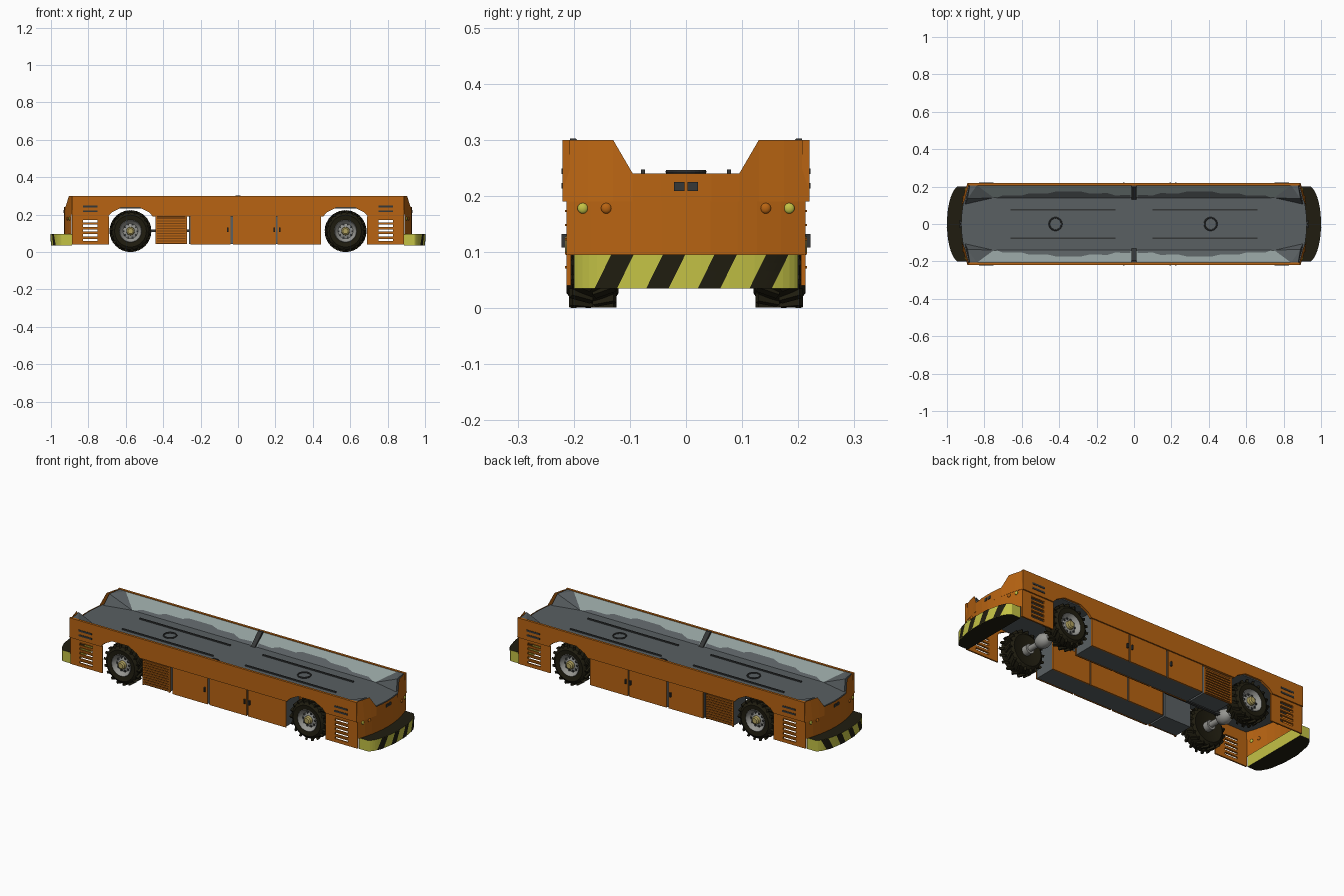
import bpy, bmesh, math
from mathutils import Matrix, Vector

if "Cube" in bpy.data.objects:
    bpy.data.objects.remove(bpy.data.objects["Cube"])


def material(name, r, g, b):
    m = bpy.data.materials.new(name)
    m.use_nodes = True
    m.diffuse_color = (r, g, b, 1)
    m.node_tree.nodes["Principled BSDF"].inputs["Base Color"].default_value = (r, g, b, 1)
    return m


ORANGE = material("body orange", .48, .127, .006)
BROWN = material("grille brown", .2, .055, .004)
YELLOW = material("safety yellow", .55, .54, .06)
BLACK = material("rubber black", .014, .012, .005)
DECK = material("deck grey", .1, .115, .122)
LIGHT = material("light grey", .28, .34, .33)
DARK = material("dark grey", .035, .038, .038)
METAL = material("rim grey", .3, .3, .28)
HUB = material("hub brass", .45, .37, .12)


def finish(name, bm, mats, mirror="", smooth=False):
    """Turn a bmesh into an object, mirrored across the named axes."""
    bmesh.ops.recalc_face_normals(bm, faces=bm.faces)
    me = bpy.data.meshes.new(name)
    bm.to_mesh(me)
    bm.free()
    for m in mats if isinstance(mats, list) else [mats]:
        me.materials.append(m)
    if smooth:
        me.shade_smooth()
        me.set_sharp_from_angle(angle=math.radians(35))
    ob = bpy.data.objects.new(name, me)
    bpy.context.collection.objects.link(ob)
    if mirror:
        mod = ob.modifiers.new("mirror", "MIRROR")
        mod.use_axis = ["x" in mirror, "y" in mirror, False]
        mod.use_mirror_merge = False
    return ob


def boxes(name, mat, spans, mirror=""):
    """Boxes given as (x0, x1, y0, y1, z0, z1)."""
    bm = bmesh.new()
    for x0, x1, y0, y1, z0, z1 in spans:
        mid = Vector((x0 + x1, y0 + y1, z0 + z1)) / 2
        size = Matrix.Diagonal((x1 - x0, y1 - y0, z1 - z0, 1))
        bmesh.ops.create_cube(bm, size=1, matrix=Matrix.Translation(mid) @ size)
    return finish(name, bm, mat, mirror)


def prism(name, mats, pts, axis, a, b, mirror="", rule=None):
    """Extrude a 2D outline along an axis from a to b."""
    place = {"x": lambda p, t: (t, *p), "y": lambda p, t: (p[0], t, p[1]),
             "z": lambda p, t: (*p, t)}[axis]
    bm = bmesh.new()
    lo = [bm.verts.new(place(p, a)) for p in pts]
    hi = [bm.verts.new(place(p, b)) for p in pts]
    bm.faces.new(lo)
    bm.faces.new(hi)
    for i in range(len(pts)):
        j = (i + 1) % len(pts)
        bm.faces.new((lo[i], lo[j], hi[j], hi[i]))
    if rule:
        bm.normal_update()
        for f in bm.faces:
            f.material_index = rule(f)
    return finish(name, bm, mats, mirror)


def lathe(name, mat, profile, x, z, mirror="xy", steps=32):
    """Spin (y, radius) points around a sideways axle."""
    bm = bmesh.new()
    rings = []
    for y, r in profile:
        rings.append([bm.verts.new((x + r * math.cos(i * math.tau / steps), y,
                                    z + r * math.sin(i * math.tau / steps))) for i in range(steps)])
    for p, q in zip(rings, rings[1:]):
        for i in range(steps):
            j = (i + 1) % steps
            bm.faces.new((p[i], p[j], q[j], q[i]))
    bmesh.ops.remove_doubles(bm, verts=bm.verts, dist=1e-5)
    return finish(name, bm, mat, mirror, True)


def end_x(y, z=0):
    return .89 + .04 * (1 - (y / .22) ** 2) - .012 * max(0, (z - .24) / .06)


# Upper side skirt with angular wheel arches
WX, WZ = .575, .112
arch = [(-.12, .19), (-.1, .212), (-.05, .238), (.05, .238), (.1, .212), (.12, .19)]
outline = [(-.888, .19)] + [(c + x, z) for c in (-WX, WX) for x, z in arch]
outline += [(.888, .19), (.888, .3), (-.888, .3)]
prism("side_skirt", ORANGE, outline, "y", .207, .22, "y")

# Curved end panels with a notched top
half = [0, .045, .095, .13, .175, .22]
ys = [-y for y in half[:0:-1]] + half
bm = bmesh.new()
cols = []
for y in ys:
    top = .24 if abs(y) < .1 else .3
    cols.append([bm.verts.new((end_x(y, z), y * s, z))
                 for z, s in ((.095, .97), (.19, .97), (.19, 1), (top, 1))])
for p, q in zip(cols, cols[1:]):
    for i in range(3):
        bm.faces.new((p[i], q[i], q[i + 1], p[i + 1]))
bmesh.ops.solidify(bm, geom=bm.faces[:], thickness=.01)
finish("end_panel", bm, ORANGE, "x")

# Load deck, raised rails and rings
rim = [(end_x(y) - .006, y * .95) for y in ys]
prism("deck", DECK, rim + [(-x, -y) for x, y in rim], "z", .232, .24)
boxes("deck_rail", DARK, [(.1, .66, .073, .08, .24, .247)], "xy")
for x in (-.42, .41):
    bpy.ops.mesh.primitive_torus_add(major_radius=.033, minor_radius=.004, major_segments=28,
                                     minor_segments=6, location=(x, 0, .243))
    bpy.context.object.name = "deck_ring"
    bpy.context.object.data.materials.append(DARK)

# Sloped inner walls with worn patches, centre posts and corner gussets
prism("inner_wall", LIGHT, [(.14, .239), (.208, .239), (.208, .297)], "x", -.87, .87, "y")
prism("centre_post", DARK, [(.13, .24), (.207, .24), (.207, .302), (.196, .302)],
      "x", -.013, .013, "y")
patch = [(.02, 0), (.02, .25), (.1, .2), (.14, .38), (.24, .36), (.28, .5), (.42, .5),
         (.46, .36), (.56, .36), (.6, .2), (.7, .2), (.74, 0)]
bm = bmesh.new()
bm.faces.new([bm.verts.new((x, .139 + .068 * t, .241 + .058 * t)) for x, t in patch])
finish("worn_patch", bm, DECK, "xy")
bm = bmesh.new()
for p in ((.75, .14, .239), (.905, .105, .239), (.88, .207, .239),
          (.84, .207, .298), (.878, .207, .298), (.89, .135, .298)):
    bm.verts.new(p)
bmesh.ops.convex_hull(bm, input=bm.verts)
finish("corner_gusset", bm, DECK, "xy")

# Slotted lower corner panels, with lips over the slots
slots = [.065 + .025 * i for i in range(5)]
bars = [(.69, .75, .205, .213, .04, .19), (.83, .888, .205, .213, .04, .19)]
edges = [.04] + [z + d for z in slots for d in (-.006, .006)] + [.19]
bars += [(.75, .83, .205, .213, a, b) for a, b in zip(edges[::2], edges[1::2])]
bars += [(.75, .83, .213, .216, z + .006, z + .01) for z in slots]
boxes("corner_panel", ORANGE, bars, "xy")
boxes("skirt_vent", DARK, [(.75, .83, .219, .222, z - .005, z + .005) for z in (.218, .244)], "xy")

# Equipment cabinets with doors on both faces
boxes("cabinet", DECK, [(-.262, .442, .09, .206, .042, .232)], "y")
doors = [(-.255, -.04), (-.028, .202), (.21, .445)]
boxes("cabinet_door", ORANGE, [(a, b, y, y + .007, .04, .19)
                               for a, b in doors for y in (.084, .206)], "y")
boxes("door_handle", DARK, [(x - .004, x + .004, .213, .222, .108, .132)
                            for x in (-.055, .193, .222)], "y")

# Louvred radiator box
boxes("radiator_box", DECK, [(-.438, -.275, .095, .203, .045, .232)], "y")
boxes("grille_back", BROWN, [(-.44, -.273, .203, .206, .042, .19)], "y")
slats = [(-.44, -.273, .206, .213, z, z + .008) for z in [.048 + .0135 * i for i in range(10)]]
slats += [(x, x + .008, .206, .213, .042, .19) for x in (-.442, -.28)]
boxes("grille_slat", ORANGE, slats, "y")
boxes("drive_shaft", DARK, [(-.575, -.2, -.008, .008, .106, .12)])


# Rounded bumpers with slanted hazard stripes
def bumper_x(y):
    return .93 + .07 * math.sqrt(max(0, 1 - (y / .204) ** 2))


arc = [(bumper_x(y), y) for y in [.2 * math.sin(math.pi * (i / 24 - .5)) for i in range(25)]]
prism("bumper", [YELLOW, BLACK], [(.888, -.2)] + arc + [(.888, .2)], "z", .035, .096, "x",
      lambda f: 1 if abs(f.normal.z) > .5 else 0)
bm = bmesh.new()
for k in range(4):
    rows = []
    for i in range(7):
        y = -.163 + .092 * k + .04 * i / 6
        rows.append([bm.verts.new((bumper_x(y + s * .03) + .0015, y + s * .03, .035 + s * .061))
                     for s in (0, .25, .5, .75, 1)])
    for p, q in zip(rows, rows[1:]):
        for i in range(4):
            bm.faces.new((p[i], q[i], q[i + 1], p[i + 1]))
finish("hazard_stripe", bm, BLACK, "x")


# End lamps and tow sockets
def lamp(name, y, mat):
    bm = bmesh.new()
    place = Matrix.Translation((end_x(y) - .001, y, .178)) @ Matrix.Diagonal((.6, 1, 1, 1))
    bmesh.ops.create_uvsphere(bm, u_segments=16, v_segments=8, radius=.0095, matrix=place)
    finish(name, bm, mat, "xy", True)


lamp("head_lamp", .184, YELLOW)
lamp("turn_lamp", .142, ORANGE)
boxes("end_socket", DARK, [(.925, .933, .003, .021, .209, .225)], "xy")

# Wheels
lathe("tyre", BLACK, [(.135, 0), (.127, .06), (.12, .085), (.13, .1), (.166, .105),
                      (.202, .1), (.213, .085), (.209, .06)], WX, WZ)
lathe("rim", METAL, [(.205, .062), (.212, .058), (.2, .052), (.19, .04), (.196, .02)], WX, WZ)
lathe("hub", HUB, [(.19, .023), (.211, .021), (.216, .014), (.216, 0)], WX, WZ, steps=16)
bm = bmesh.new()
for i in range(36):
    side = 1 if i % 2 else -1
    m = (Matrix.Translation((WX, .166 + side * .021, WZ)) @ Matrix.Rotation(i * math.tau / 36, 4, "Y")
         @ Matrix.Translation((0, 0, .102)) @ Matrix.Rotation(side * .5, 4, "Z")
         @ Matrix.Diagonal((.012, .042, .018, 1)))
    bmesh.ops.create_cube(bm, size=1, matrix=m)
finish("tyre_lug", bm, BLACK, "xy")
bm = bmesh.new()
for i in range(10):
    a = i * math.tau / 10
    bmesh.ops.create_cube(bm, size=.009, matrix=Matrix.Translation(
        (WX + .036 * math.cos(a), .191, WZ + .036 * math.sin(a))))
finish("wheel_bolt", bm, DARK, "xy")

# Axles with a central gear housing
lathe("axle", METAL, [(-.14, .026), (-.1, .026), (-.1, .015), (-.045, .015), (-.03, .032),
                      (0, .04), (.03, .032), (.045, .015), (.1, .015), (.1, .026), (.14, .026)],
      WX, WZ, "x", 16)
